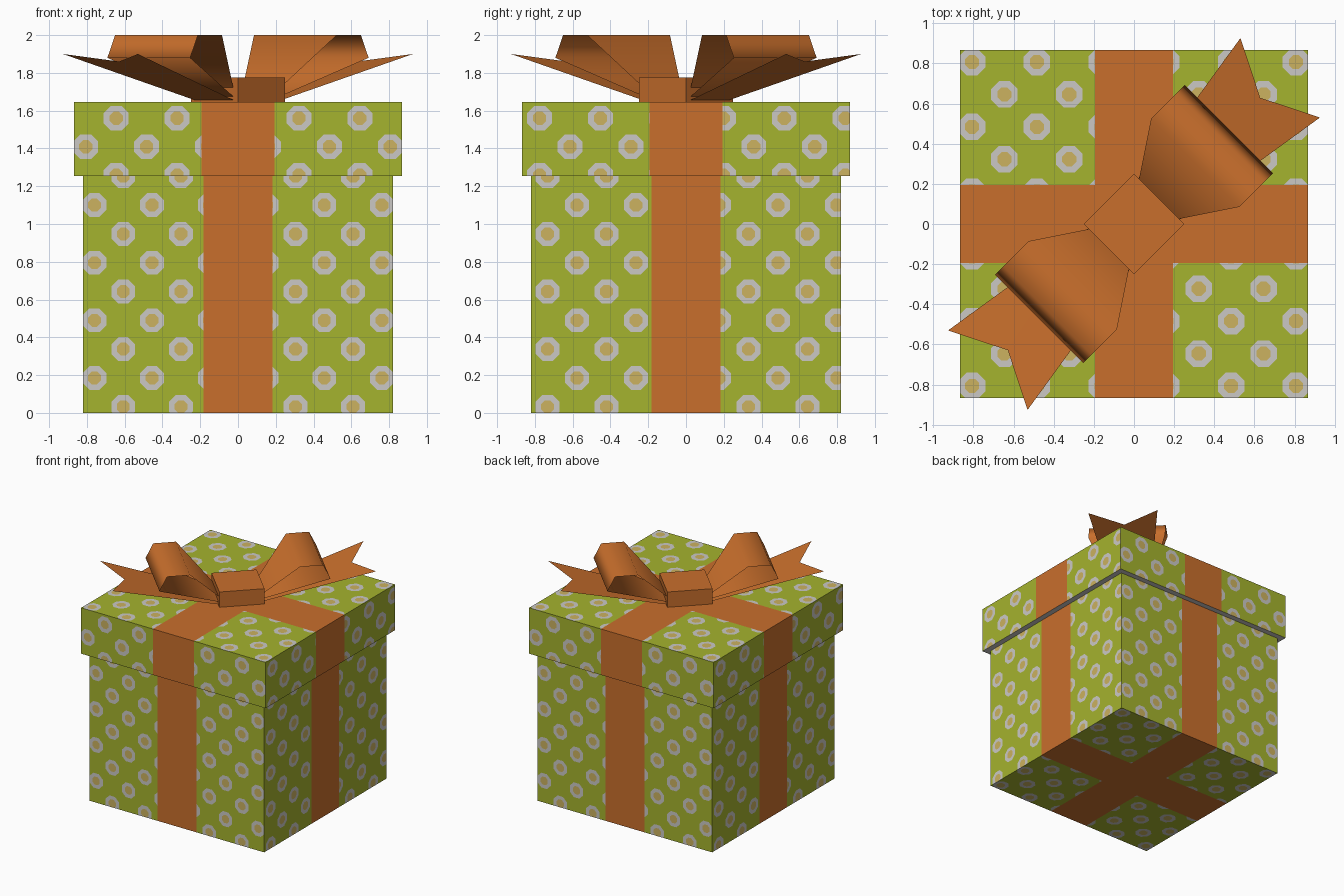
import bpy, bmesh, math
from mathutils import Vector, Matrix
from mathutils.geometry import delaunay_2d_cdt

if "Cube" in bpy.data.objects:
    bpy.data.objects.remove(bpy.data.objects["Cube"])


def srgb(r, g, b):
    lin = [(c / 255 / 12.92) if c < 10 else ((c / 255 + 0.055) / 1.055) ** 2.4 for c in (r, g, b)]
    return (*lin, 1.0)


def material(name, rgb):
    m = bpy.data.materials.new(name)
    m.diffuse_color = srgb(*rgb)
    m.use_nodes = True
    m.node_tree.nodes["Principled BSDF"].inputs["Base Color"].default_value = m.diffuse_color
    return m


GREEN, RIBBON, WHITE, YELLOW = range(4)
MATS = [material("green_paper", (165, 179, 46)), material("orange_ribbon", (201, 111, 44)),
        material("white_dot", (203, 201, 197)), material("yellow_dot_centre", (204, 178, 96))]


def make_object(name, bm, mats):
    mesh = bpy.data.meshes.new(name)
    bm.to_mesh(mesh)
    bm.free()
    for m in mats:
        mesh.materials.append(m)
    ob = bpy.data.objects.new(name, mesh)
    bpy.context.collection.objects.link(ob)
    return ob


# ---- wrapped panels: ribbon stripe and octagonal dots cut into a rectangle ----
def panel(bm, origin, u, v, half, v0, v1, ribbon, dots, radii, cross=False):
    pts, edges = [], []

    def loop(ps):
        n = len(pts)
        pts.extend(Vector(p) for p in ps)
        edges.extend((n + i, n + (i + 1) % len(ps)) for i in range(len(ps)))

    def rect(a, b, c, d):
        loop([(a, c), (b, c), (b, d), (a, d)])

    rect(-half, half, v0, v1)
    rect(-ribbon, ribbon, v0, v1)
    if cross:
        rect(-half, half, -ribbon, ribbon)
    for cu, cv in dots:
        for r in radii:
            q = r / math.cos(math.pi / 8)
            loop([(cu + q * math.cos((k + .5) * math.pi / 4),
                   cv + q * math.sin((k + .5) * math.pi / 4)) for k in range(8)])

    def colour(a, b):
        if abs(a) < ribbon or (cross and abs(b) < ribbon):
            return RIBBON
        found = GREEN
        for cu, cv in dots:
            du, dv = abs(a - cu), abs(b - cv)
            d = max(du, dv, (du + dv) * math.sqrt(.5))
            if d < radii[1]:
                return YELLOW
            if d < radii[0]:
                found = WHITE
        return found

    res = delaunay_2d_cdt(pts, edges, [], 0, 1e-5)
    normal = u.cross(v)
    verts = [bm.verts.new(origin + u * p.x + v * p.y) for p in res[0]]
    for tri in res[2]:
        a = sum(res[0][i].x for i in tri) / len(tri)
        b = sum(res[0][i].y for i in tri) / len(tri)
        if abs(a) > half or not v0 < b < v1:
            continue
        f = bm.faces.new([verts[i] for i in tri])
        f.normal_update()
        if f.normal.dot(normal) < 0:
            f.normal_flip()
        f.material_index = colour(a, b)


def side_dots(half, ribbon, v0, v1, r, left, right, top_row, pu, pv):
    """Staggered rows, with a separate start on each side of the ribbon."""
    out = []
    for j in range(10):
        z = top_row - j * pv / 2
        for sign, start in ((-1, left), (1, right)):
            for i in range(-7, 8):
                a = start + (i + (j % 2) / 2) * pu
                if ribbon - r < a * sign < half + r and v0 - r < z < v1 + r:
                    out.append((a, z))
    return out


def flat_dots(half, ribbon, r, step):
    return [(i * step, j * step) for i in range(-5, 6) for j in range(-5, 6)
            if (i + j) % 2 == 0 and min(abs(i), abs(j)) * step > ribbon - r]


X, Y, Z = Vector((1, 0, 0)), Vector((0, 1, 0)), Vector((0, 0, 1))


def wrapped_sides(bm, half, ribbon, v0, v1, radii, rows):
    """rows: pattern of the front/back and of the right/left sides."""
    for k, u in enumerate((X, Y, -X, -Y)):
        dots = side_dots(half, ribbon, v0, v1, radii[0], *rows[k % 2])
        panel(bm, u.cross(Z) * half, u, Z, half, v0, v1, ribbon, dots, radii)


def finish(name, bm):
    bmesh.ops.delete(bm, geom=[v for v in bm.verts if not v.link_faces], context='VERTS')
    bmesh.ops.remove_doubles(bm, verts=bm.verts, dist=1e-5)
    return make_object(name, bm, MATS)


# ---- box body ----
H, R, SPLIT, TOP = 0.82, 0.183, 1.255, 1.645
radii = (0.063, 0.034)
bm = bmesh.new()
wrapped_sides(bm, H, R, 0, SPLIT, radii,
              [(-0.76, 0.457, 1.2525 + .1525, 0.305, 0.305),
               (-0.577, 0.487, 1.2525 + .1525, 0.312, 0.305)])
panel(bm, Vector(), X, -Y, H, -H, H, R, flat_dots(H, R, radii[0], 0.1525), radii, True)
finish("box_body", bm)

# ---- lid ----
H, R = 0.867, 0.193
radii = (0.066, 0.035)
bm = bmesh.new()
wrapped_sides(bm, H, R, SPLIT, TOP, radii,
              [(-0.645, 0.3225, 1.56, 0.3225, 0.302),
               (-0.775, 0.52, 1.56, 0.3225, 0.302)])
panel(bm, Z * TOP, X, Y, H, -H, H, R, flat_dots(H, R, radii[0], 0.1613), radii, True)
rim = bm.faces.new([bm.verts.new((x, y, SPLIT)) for x, y in ((-H, -H), (-H, H), (H, H), (H, -H))])
rim.material_index = WHITE
finish("lid", bm)

# ---- bow knot, turned onto the diagonal ----
bm = bmesh.new()
K = 0.25 * math.sqrt(2)
bmesh.ops.create_cube(bm, size=1, matrix=Matrix.Translation((0, 0, 1.71))
                      @ Matrix.Rotation(math.pi / 4, 4, 'Z') @ Matrix.Diagonal((K, K, 0.13, 1)))
make_object("bow_knot", bm, [MATS[RIBBON]])

# ---- bow loops and tails, drawn along the diagonal and repeated by half a turn ----
LOOP = [(0.175, 0.14, 1.72), (0.43, 0.31, 2.0), (0.61, 0.31, 2.0),
        (0.668, 0.31, 1.88), (0.175, 0.14, 1.675)]   # along, half width, height
TAIL = [(0.175, -0.145, 1.655), (0.175, 0.145, 1.655), (1.03, 0.28, 1.90),
        (0.889, 0, 1.86), (1.03, -0.28, 1.90)]       # along, across, height
for name, angle in (("back_right", 45), ("front_left", 225)):
    turn = Matrix.Rotation(math.radians(angle), 4, 'Z')
    bm = bmesh.new()
    pairs = [[bm.verts.new(turn @ Vector((t, s * w, z))) for s in (-1, 1)] for t, w, z in LOOP]
    for (a, b), (c, d) in zip(pairs, pairs[1:]):
        bm.faces.new((a, b, d, c))
    for f in bm.faces:
        f.normal_update()
    if bm.faces[:][1].normal.z < 0:
        bmesh.ops.reverse_faces(bm, faces=bm.faces[:])
    loop = make_object("bow_loop_" + name, bm, [MATS[RIBBON]])
    bpy.ops.object.select_all(action='DESELECT')
    loop.select_set(True)
    bpy.context.view_layer.objects.active = loop
    bpy.ops.object.shade_smooth_by_angle(angle=math.radians(100))

    bm = bmesh.new()
    v = [bm.verts.new(turn @ Vector(p)) for p in TAIL]
    for ids in ((0, 1, 3), (1, 2, 3), (0, 3, 4)):
        bm.faces.new([v[i] for i in ids])
    make_object("bow_tail_" + name, bm, [MATS[RIBBON]])
